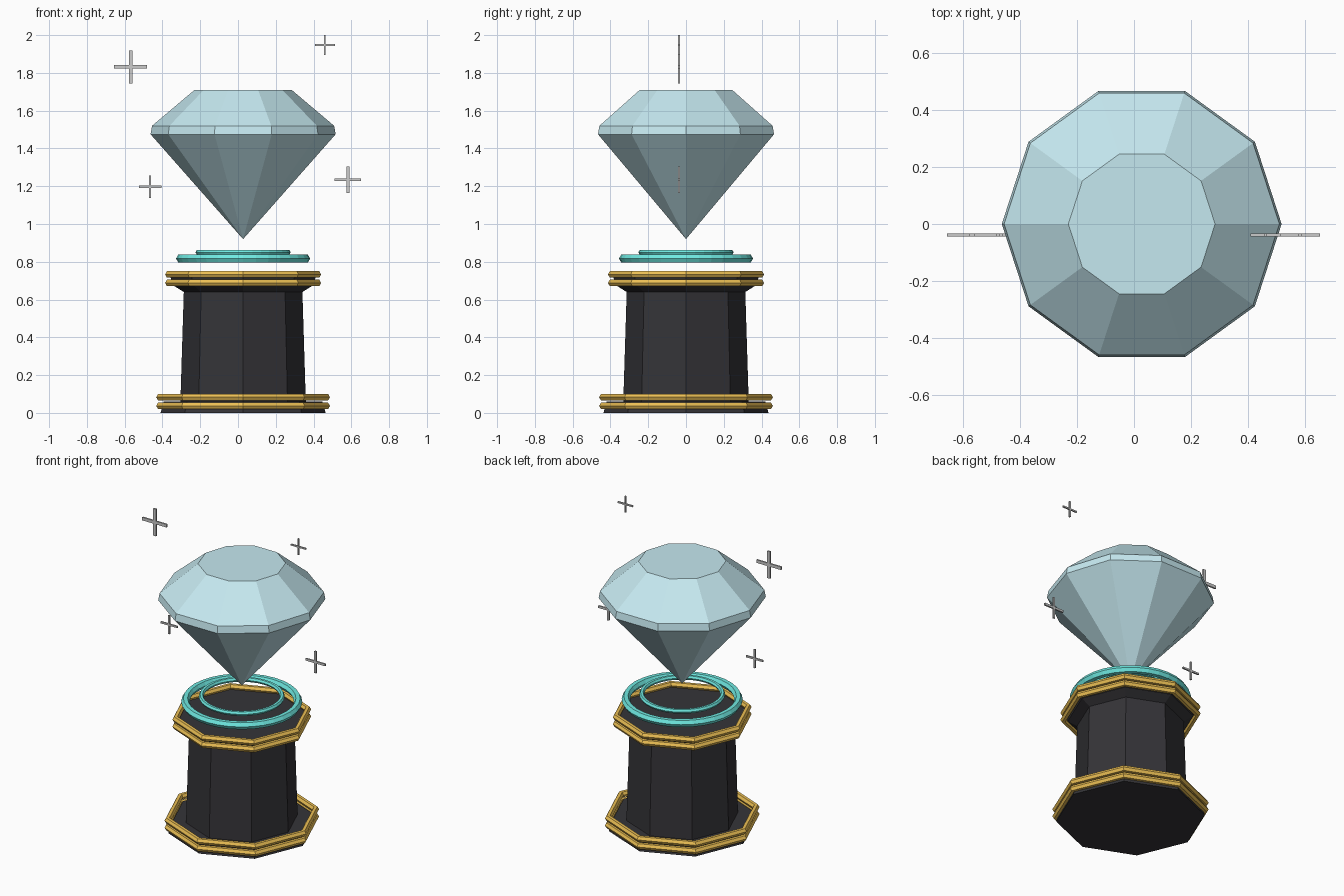
import bpy, bmesh, math

if "Cube" in bpy.data.objects:
    bpy.data.objects.remove(bpy.data.objects["Cube"])

CX = 0.027  # axis of gem and pedestal


def material(name, rgb):
    m = bpy.data.materials.new(name)
    m.diffuse_color = (*rgb, 1)
    m.use_nodes = True
    m.node_tree.nodes["Principled BSDF"].inputs["Base Color"].default_value = m.diffuse_color
    return m


DARK = material("dark_stone", (0.035, 0.034, 0.039))
GOLD = material("gold", (0.85, 0.53, 0.09))
CYAN = material("glow_cyan", (0.16, 0.82, 0.76))
ICE = material("ice_blue", (0.56, 0.81, 0.87))


def finish(name, bm, mat=None):
    bmesh.ops.recalc_face_normals(bm, faces=bm.faces)
    me = bpy.data.meshes.new(name)
    bm.to_mesh(me)
    bm.free()
    ob = bpy.data.objects.new(name, me)
    bpy.context.collection.objects.link(ob)
    if mat:
        me.materials.append(mat)
    return ob


def lathe(name, profile, sides, mat, closed=False):
    """Revolve (radius, z) points; open profiles are capped, closed ones make rings."""
    bm = bmesh.new()
    loops = []
    for r, z in profile:
        if r == 0:
            loops.append([bm.verts.new((CX, 0, z))] * sides)
        else:
            loops.append([bm.verts.new((CX + r * math.cos(2 * math.pi * i / sides),
                                        r * math.sin(2 * math.pi * i / sides), z))
                          for i in range(sides)])
    pairs = list(zip(loops, loops[1:]))
    if closed:
        pairs.append((loops[-1], loops[0]))
    for a, b in pairs:
        for i in range(sides):
            j = (i + 1) % sides
            bm.faces.new(list(dict.fromkeys((a[i], a[j], b[j], b[i]))))
    if not closed:
        for loop in (loops[0], loops[-1]):
            if loop[0] is not loop[1]:
                bm.faces.new(loop)
    return finish(name, bm, mat)


def ring(name, major, minor, z, sides, mat):
    hexagon = [(major + minor * math.cos(k * math.pi / 3),
                z + minor * math.sin(k * math.pi / 3)) for k in range(6)]
    return lathe(name, hexagon, sides, mat, closed=True)


def sparkle(name, x, z, size, thick):
    """Flat plus-shaped outline extruded in y."""
    h, t, d = size / 2, thick / 2, 0.005
    outline = [(t, t), (t, h), (-t, h), (-t, t), (-h, t), (-h, -t),
               (-t, -t), (-t, -h), (t, -h), (t, -t), (h, -t), (h, t)]
    bm = bmesh.new()
    face = bm.faces.new([bm.verts.new((x + u, -0.038 - d, z + v)) for u, v in outline])
    new = bmesh.ops.extrude_face_region(bm, geom=[face])["geom"]
    bmesh.ops.translate(bm, vec=(0, 2 * d, 0),
                        verts=[v for v in new if isinstance(v, bmesh.types.BMVert)])
    return finish(name, bm)


# Octagonal pedestal: base plate, tapered column, flared cap
lathe("pedestal", [(0.437, 0), (0.42, 0.06), (0.332, 0.06), (0.314, 0.64),
                   (0.37, 0.675), (0.385, 0.72)], 8, DARK)

# Gold trim bands
for label, major, z in (("base_trim_lower", 0.44, 0.037), ("base_trim_upper", 0.44, 0.083),
                        ("cap_trim_lower", 0.393, 0.688), ("cap_trim_upper", 0.393, 0.733)):
    ring(label, major, 0.02, z, 8, GOLD)

# Floating glow rings
ring("glow_ring_outer", 0.33, 0.025, 0.817, 32, CYAN)
ring("glow_ring_inner", 0.237, 0.015, 0.85, 32, CYAN)

# Ten-sided cut gem: tip, girdle, crown, table
lathe("gem", [(0, 0.92), (0.49, 1.475), (0.482, 1.52), (0.257, 1.71)], 10, ICE)

# Sparkles around the gem
sparkle("sparkle_upper_left", -0.568, 1.832, 0.175, 0.02)
sparkle("sparkle_upper_right", 0.46, 1.948, 0.105, 0.009)
sparkle("sparkle_lower_left", -0.465, 1.197, 0.12, 0.011)
sparkle("sparkle_lower_right", 0.582, 1.235, 0.14, 0.014)
